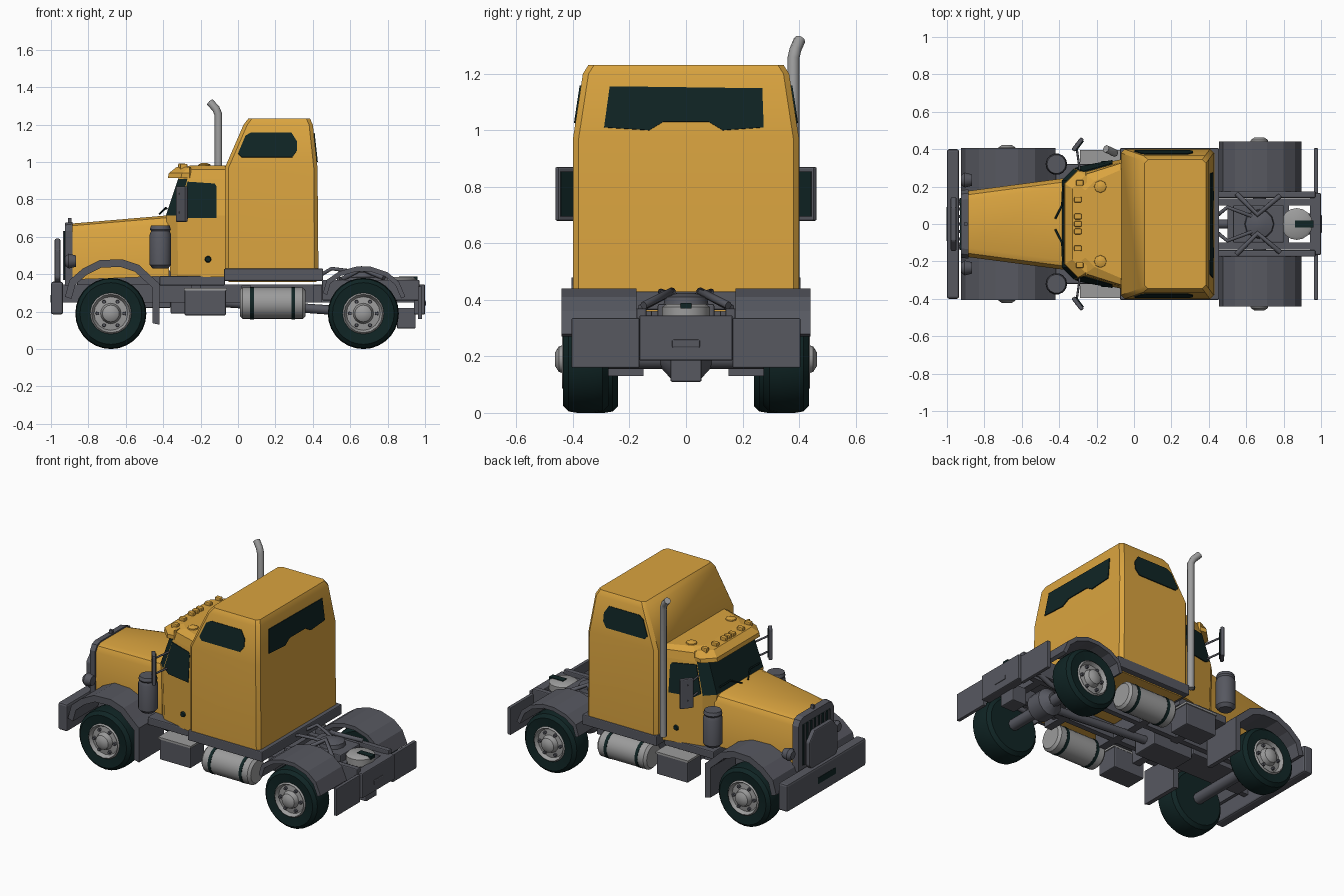
import bpy, bmesh, math
from mathutils import Vector


def material(name, r, g, b):
    m = bpy.data.materials.new(name)
    m.diffuse_color = (r, g, b, 1)
    return m


YELLOW = material("yellow paint", 0.70, 0.37, 0.05)
GREY = material("dark grey metal", 0.095, 0.098, 0.118)
BLACK = material("black glass and rubber", 0.005, 0.018, 0.018)
SILVER = material("silver metal", 0.33, 0.33, 0.33)


def loft(name, rings, mat, bevel=0, smooth=False):
    """Skin equal-length rings of 3D points and cap both ends."""
    bm = bmesh.new()
    rows = [[bm.verts.new(p) for p in ring] for ring in rings]
    n = len(rows[0])
    for a, b in zip(rows, rows[1:]):
        for i in range(n):
            j = (i + 1) % n
            bm.faces.new((a[i], a[j], b[j], b[i]))
    bm.faces.new(rows[0])
    bm.faces.new(rows[-1])
    bmesh.ops.recalc_face_normals(bm, faces=bm.faces)
    me = bpy.data.meshes.new(name)
    bm.to_mesh(me)
    bm.free()
    me.materials.append(mat)
    ob = bpy.data.objects.new(name, me)
    bpy.context.collection.objects.link(ob)
    if bevel:
        mod = ob.modifiers.new("bevel", "BEVEL")
        mod.width, mod.segments = bevel, 2
    if smooth:
        bpy.context.view_layer.objects.active = ob
        ob.select_set(True)
        bpy.ops.object.shade_smooth_by_angle(angle=math.radians(35))
        ob.select_set(False)
    return ob


def box(name, x0, x1, y0, y1, z0, z1, mat, bevel=0.006):
    rings = [[(x0, y0, z), (x1, y0, z), (x1, y1, z), (x0, y1, z)] for z in (z0, z1)]
    return loft(name, rings, mat, bevel)


def lathe(name, profile, centre, axis, mat, n=24):
    """profile: (radius, position along axis)."""
    rot = Vector((0, 0, 1)).rotation_difference(Vector(axis))
    rings = [[Vector(centre) + rot @ Vector((r * math.cos(t), r * math.sin(t), a))
              for t in (2 * math.pi * i / n for i in range(n))] for r, a in profile]
    return loft(name, rings, mat, smooth=True)


def prism(name, pts, y0, y1, mat, bevel=0):
    return loft(name, [[(x, y, z) for x, z in pts] for y in (y0, y1)], mat, bevel)


def plate(name, pts, off, mat):
    """Thin plate straddling the surface the points lie on."""
    o = Vector(off)
    return loft(name, [[Vector(p) - o * 0.4 for p in pts], [Vector(p) + o for p in pts]], mat)


def tube(name, pts, r, mat):
    cu = bpy.data.curves.new(name, "CURVE")
    cu.dimensions = "3D"
    cu.bevel_depth, cu.bevel_resolution, cu.use_fill_caps = r, 2, True
    sp = cu.splines.new("POLY")
    sp.points.add(len(pts) - 1)
    for p, c in zip(sp.points, pts):
        p.co = (*c, 1)
    cu.materials.append(mat)
    ob = bpy.data.objects.new(name, cu)
    bpy.context.collection.objects.link(ob)


def plan_ring(z, x0, x1, w0, w1, c0, c1):
    """Chamfered trapezoid in plan: half width w0 in front, w1 behind."""
    half = [(x0, w0 - c0), (x0 + c0, w0), (x1 - c1, w1), (x1, w1 - c1)]
    return [(x, -y, z) for x, y in half] + [(x, y, z) for x, y in reversed(half)]


# Sleeper box, tapering above its waist
loft("sleeper", [plan_ring(0.42, -0.07, 0.43, 0.40, 0.40, 0.02, 0.02),
                 plan_ring(0.97, -0.07, 0.425, 0.40, 0.40, 0.02, 0.02),
                 plan_ring(1.20, 0.03, 0.40, 0.365, 0.365, 0.02, 0.02),
                 plan_ring(1.232, 0.055, 0.385, 0.345, 0.345, 0.02, 0.02)], YELLOW, smooth=True)
box("sleeper_skirt", -0.075, 0.455, -0.405, 0.405, 0.365, 0.43, GREY)
box("sleeper_floor", -0.05, 0.42, -0.37, 0.37, 0.358, 0.37, YELLOW, 0)
rx = lambda z: 0.425 - (z - 0.97) * 0.109
plate("rear_window", [(rx(z), y, z) for y, z in (
    (-0.29, 1.01), (-0.27, 1.155), (0.27, 1.148), (0.275, 1.01), (0.13, 1.0), (0.08, 1.03),
    (-0.08, 1.03), (-0.13, 1.0))], (0.005, 0, 0.001), BLACK)
for s in (-1, 1):
    plate("sleeper_side_window", [(x, s * (0.40 - (z - 0.97) * 0.152), z) for x, z in (
        (0.0, 1.045), (0.02, 1.025), (0.29, 1.025), (0.315, 1.06), (0.315, 1.11), (0.285, 1.158),
        (0.07, 1.158), (0.04, 1.14))], (0, s * 0.005, 0.001), BLACK)

# Cab with wraparound windscreen coloured by face height and direction
cab = loft("cab", [plan_ring(0.385, -0.36, -0.06, 0.29, 0.345, 0.04, 0.01),
                   plan_ring(0.715, -0.385, -0.06, 0.295, 0.345, 0.06, 0.01),
                   plan_ring(0.91, -0.32, -0.06, 0.275, 0.33, 0.05, 0.01),
                   plan_ring(0.96, -0.31, -0.06, 0.265, 0.325, 0.05, 0.01),
                   plan_ring(0.98, -0.26, -0.06, 0.23, 0.29, 0.05, 0.01)], YELLOW)
cab.data.materials.append(BLACK)
for f in cab.data.polygons:
    if 0.72 < f.center.z < 0.9 and f.normal.x < -0.4:
        f.material_index = 1
loft("windscreen_visor", [plan_ring(z, x, -0.25, w, 0.28, 0.07, 0.01)
                          for z, x, w in ((0.915, -0.375, 0.285), (0.94, -0.37, 0.285), (0.972, -0.33, 0.26))], YELLOW)
for y in (-0.13, 0, 0.04, -0.04, 0.13):
    box("roof_light", -0.32, -0.28, y - 0.015, y + 0.015, 0.96, 0.992, YELLOW)
for s in (-1, 1):
    lathe("roof_beacon", [(0.035, 0), (0.032, 0.015), (0.015, 0.022)], (-0.18, s * 0.2, 0.972), (0, 0, 1), YELLOW, 8)
    box("roof_corner_light", -0.31, -0.27, s * 0.22 - 0.015, s * 0.22 + 0.015, 0.955, 0.99, YELLOW)

    def side(x, z):
        t = (z - 0.715) / 0.195
        front, x0 = 0.295 - 0.02 * t, -0.325 + 0.055 * t
        return (x, s * (front + (0.345 - 0.015 * t - front) * (x - x0) / (-0.07 - x0)), z)
    plate("door_window", [side(*p) for p in ((-0.315, 0.725), (-0.275, 0.70), (-0.115, 0.70),
          (-0.115, 0.87), (-0.125, 0.885), (-0.27, 0.895))], (0, s * 0.005, 0), BLACK)
    lathe("door_step_knob", [(0.018, 0), (0.014, 0.01)], (-0.16, s * 0.328, 0.48), (0, s, 0), BLACK, 10)

    # Mirrors on arms
    a, b = Vector((-0.335, s * 0.40, 0.68)), Vector((-0.285, s * 0.465, 0.68))
    d = Vector((0.018, -s * 0.014, 0))
    loft("mirror", [[p + Vector((0, 0, h)) for p in (a, b, b + d, a + d)] for h in (0, 0.19)], GREY, 0.006)
    plate("mirror_glass", [a + d + Vector((0.005, 0.006 * s, 0.015)), b + d + Vector((-0.005, -0.006 * s, 0.015)),
          b + d + Vector((-0.005, -0.006 * s, 0.175)), a + d + Vector((0.005, 0.006 * s, 0.175))],
          (0.004, -s * 0.003, 0), BLACK)
    for z in (0.73, 0.83):
        tube("mirror_arm", [(-0.29, s * 0.29, z), (-0.31, s * 0.43, z)], 0.006, GREY)
    tube("wiper", [(-0.42, s * 0.03, 0.722), (-0.385, s * 0.1, 0.755), (-0.38, s * 0.2, 0.75)], 0.005, BLACK)

# Hood and grille
hood = lambda x, w, z0, zt: [(x, -w, z0), (x, -w, zt - 0.045), (x, -w + 0.02, zt - 0.012), (x, -w + 0.05, zt),
                             (x, w - 0.05, zt), (x, w - 0.02, zt - 0.012), (x, w, zt - 0.045), (x, w, z0)]
loft("hood", [hood(-0.90, 0.175, 0.37, 0.67), hood(-0.37, 0.245, 0.39, 0.715)], YELLOW, smooth=True)
loft("grille_shell", [hood(-0.925, 0.18, 0.34, 0.675), hood(-0.885, 0.185, 0.34, 0.68)], GREY)
box("grille_mesh", -0.93, -0.92, -0.14, 0.14, 0.37, 0.63, BLACK, 0)
for i in range(7):
    box("grille_bar", -0.935, -0.925, -0.127 + i * 0.04, -0.113 + i * 0.04, 0.37, 0.63, GREY, 0)
box("hood_ornament", -0.91, -0.89, -0.008, 0.008, 0.67, 0.70, GREY, 0)
loft("front_guard", [[(x, y, z) for y, z in ((-0.09, 0.32), (0.09, 0.32), (0.145, 0.38), (0.145, 0.53),
     (0.09, 0.59), (-0.09, 0.59), (-0.145, 0.53), (-0.145, 0.38))] for x in (-0.98, -0.95)], GREY, 0.008)
box("front_bumper", -1.0, -0.935, -0.40, 0.40, 0.185, 0.36, GREY, 0.012)
box("bumper_slot", -1.002, -0.99, -0.09, 0.09, 0.25, 0.29, BLACK, 0)


# Fenders: outer path with an inner path scaled towards the wheel centre
def fender(name, path, cx, y0, y1, k):
    inner = [(cx + (x - cx) * k, 0.19 + (z - 0.19) * k) for x, z in path]
    prism(name, path + inner[::-1], y0, y1, GREY)


def wheel(prefix, cx, s, y_in, y_out):
    w, c = y_out - y_in, (cx, s * y_in, 0.19)
    lathe(prefix + "_tyre", [(0.11, 0.0), (0.165, 0), (0.185, 0.02), (0.19, 0.05), (0.19, w - 0.05), (0.185, w - 0.02),
          (0.165, w), (0.11, w - 0.006), (0.10, w - 0.03)], c, (0, s, 0), BLACK, 28)
    lathe(prefix + "_rim", [(0.10, 0.02), (0.112, w - 0.008), (0.103, w + 0.003), (0.09, w - 0.02), (0.055, w - 0.015),
          (0.045, w + 0.015), (0.025, w + 0.028)], c, (0, s, 0), SILVER, 16)
    for i in range(6):
        t = i * math.pi / 3
        lathe(prefix + "_nut", [(0.011, 0), (0.009, 0.018)], (cx + 0.072 * math.cos(t), s * (y_out - 0.02),
              0.19 + 0.072 * math.sin(t)), (0, s, 0), GREY, 6)


for s in (-1, 1):
    wheel("front", -0.68, s, 0.24, 0.395)
    wheel("rear", 0.67, s, 0.275, 0.435)
    fender("front_fender", [(-0.925, 0.28), (-0.90, 0.37), (-0.83, 0.43), (-0.74, 0.475), (-0.62, 0.48),
           (-0.53, 0.45), (-0.46, 0.385), (-0.42, 0.35), (-0.42, 0.13)], -0.68, s * 0.15, s * 0.405, 0.86)
    fender("rear_fender", [(0.455, 0.30), (0.475, 0.37), (0.54, 0.415), (0.63, 0.44), (0.71, 0.44), (0.80, 0.41),
           (0.86, 0.36), (0.895, 0.28)], 0.67, s * 0.175, s * 0.44, 0.9)
    box("rear_mud_plate", 0.962, 0.985, s * 0.165, s * 0.405, 0.16, 0.335, GREY, 0.004)
    lathe("headlight", [(0.025, 0), (0.04, 0.02), (0.03, 0.06)], (-0.925, s * 0.235, 0.47), (1, 0, 0), GREY, 12)
    # Air cleaners, tanks and side boxes
    lathe("air_cleaner", [(0.04, 0.43), (0.058, 0.45), (0.058, 0.61), (0.05, 0.63), (0.056, 0.64), (0.05, 0.66)],
          (-0.415, s * 0.32, 0), (0, 0, 1), GREY, 14)
    lathe("fuel_tank", [(0.07, 0.01), (0.085, 0.025), (0.085, 0.345), (0.07, 0.36)], (0, s * 0.315, 0.245), (1, 0, 0), SILVER, 20)
    for x in (0.065, 0.285):
        lathe("tank_strap", [(0.087, 0), (0.087, 0.02)], (x, s * 0.315, 0.245), (1, 0, 0), BLACK, 20)
    box("battery_box", -0.285, -0.065, s * 0.25, s * 0.39, 0.18, 0.315, GREY)
    box("step_tread", -0.29, -0.06, s * 0.25, s * 0.395, 0.312, 0.325, SILVER, 0)
    box("cab_sill", -0.42, -0.07, s * 0.12, s * 0.32, 0.34, 0.39, GREY)
    box("frame_rail", -0.94, 0.97, s * 0.10, s * 0.135, 0.25, 0.345, GREY, 0)
    box("rear_frame_side", 0.45, 0.97, s * 0.14, s * 0.175, 0.26, 0.37, GREY)
    tube("leaf_spring", [(0.47, s * 0.16, 0.29), (0.58, s * 0.16, 0.235), (0.67, s * 0.16, 0.225),
         (0.76, s * 0.16, 0.235), (0.88, s * 0.16, 0.29)], 0.016, GREY)
    tube("air_hose", [(0.45, s * 0.05, 0.40), (0.50, s * 0.09, 0.43), (0.58, s * 0.06, 0.42), (0.66, s * 0.03, 0.40)],
         0.01, GREY)
    tube("deck_brace", [(0.55, s * 0.16, 0.37), (0.66, s * 0.05, 0.43), (0.78, s * 0.15, 0.38)], 0.014, GREY)

# Exhaust stack on one side only
tube("exhaust_stack", [(-0.105, 0.38, 0.43), (-0.105, 0.38, 1.255), (-0.118, 0.387, 1.285), (-0.15, 0.402, 1.32)], 0.021, SILVER)

# Drivetrain and rear deck
box("engine", -0.86, -0.36, -0.10, 0.10, 0.22, 0.42, GREY)
box("gearbox", -0.36, -0.08, -0.085, 0.085, 0.19, 0.36, GREY)
tube("drive_shaft", [(-0.1, 0, 0.25), (0.62, 0, 0.2)], 0.025, GREY)
for x, w in ((-0.68, 0.26), (0.67, 0.3)):
    tube("axle", [(x, -w, 0.19), (x, w, 0.19)], 0.035, GREY)
lathe("differential", [(0.04, -0.09), (0.085, -0.05), (0.085, 0.05), (0.04, 0.09)], (0.67, 0, 0.2), (0, 1, 0), GREY, 14)
for x in (-0.25, 0.02, 0.4, 0.5, 0.78):
    box("cross_member", x, x + 0.05, -0.26 if x < 0.45 else -0.13, 0.26 if x < 0.45 else 0.13, 0.25, 0.34, GREY, 0)
box("rear_deck", 0.53, 0.80, -0.10, 0.10, 0.33, 0.385, GREY)
lathe("deck_drum", [(0.08, 0.38), (0.075, 0.41), (0.03, 0.425)], (0.67, 0, 0), (0, 0, 1), GREY, 12)
lathe("coupling_plate", [(0.085, 0.33), (0.085, 0.375), (0.07, 0.385)], (0.87, 0, 0), (0, 0, 1), SILVER, 16)
box("coupling_slot", 0.86, 0.96, -0.02, 0.02, 0.37, 0.389, BLACK, 0)
box("rear_cross_block", 0.94, 1.0, -0.165, 0.165, 0.185, 0.345, GREY)
box("tow_bar", 0.985, 1.004, -0.05, 0.05, 0.23, 0.26, GREY)
box("tow_hitch", 0.85, 0.95, -0.055, 0.055, 0.11, 0.22, GREY)
